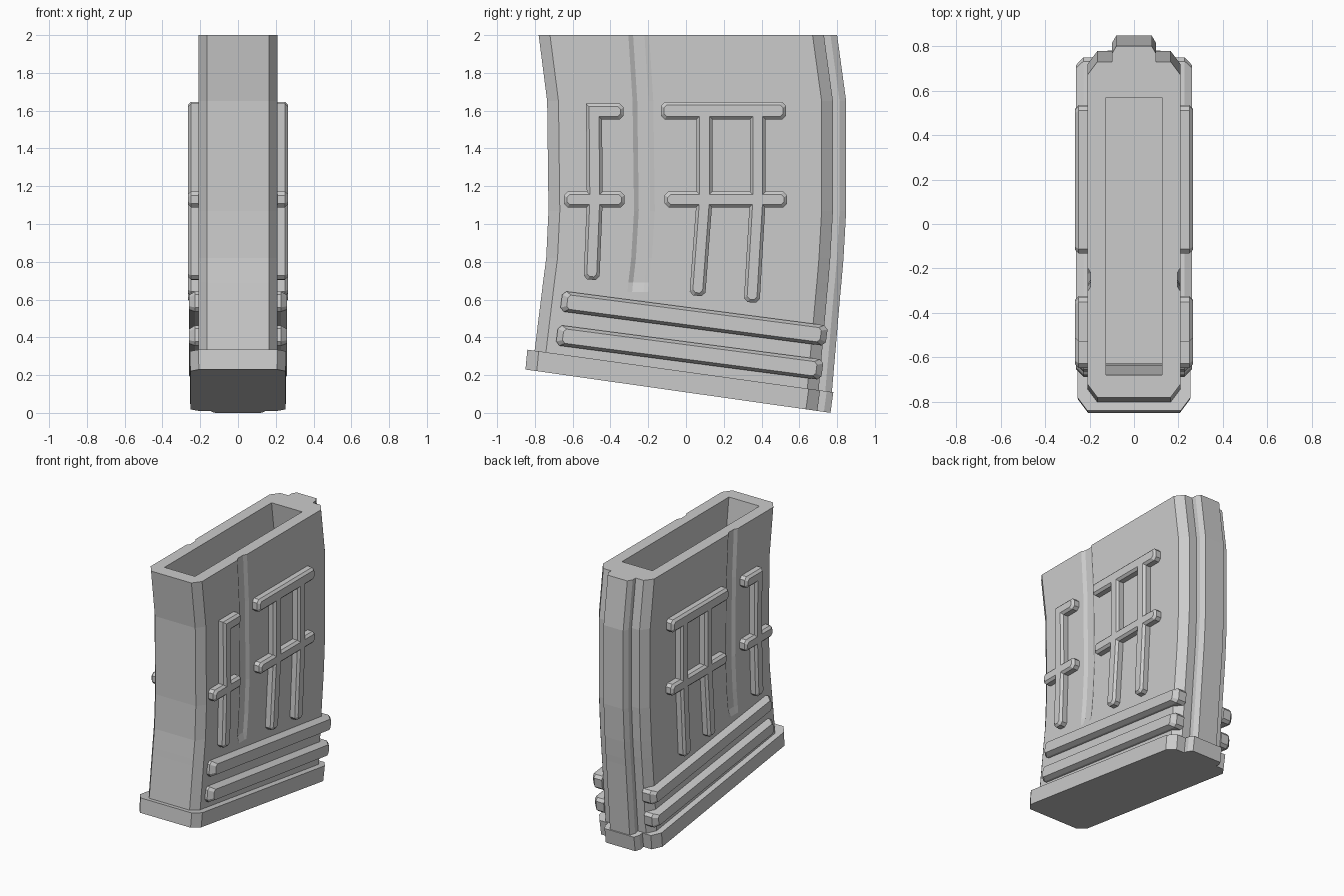
import bpy, bmesh
from mathutils import Vector

cube = bpy.data.objects.get("Cube")
if cube:
    bpy.data.objects.remove(cube, do_unlink=True)

grey = bpy.data.materials.new("matte_grey")
grey.use_nodes = True
colour = (0.6, 0.6, 0.6, 1)
grey.diffuse_color = colour
grey.node_tree.nodes["Principled BSDF"].inputs["Base Color"].default_value = colour


def finish(name, bm):
    bmesh.ops.recalc_face_normals(bm, faces=bm.faces)
    mesh = bpy.data.meshes.new(name)
    bm.to_mesh(mesh)
    bm.free()
    mesh.materials.append(grey)
    obj = bpy.data.objects.new(name, mesh)
    bpy.context.collection.objects.link(obj)
    return obj


def loft(bm, loops):
    """Skin between equal-length loops and return their vertices."""
    rings = [[bm.verts.new(p) for p in loop] for loop in loops]
    for a, b in zip(rings, rings[1:]):
        for i in range(len(a)):
            j = (i + 1) % len(a)
            bm.faces.new((a[i], a[j], b[j], b[i]))
    return rings


def section(hw, front, back, spine, z, tilt=0, groove=-0.25, depth=0):
    """Mirrored cross-section: chamfered front, side groove, stepped back spine."""
    half = [(hw - .045, front), (hw, front + .06),
            (hw, groove - .055), (hw - depth, groove - .03),
            (hw - depth, groove + .03), (hw, groove + .055),
            (hw, back - .13), (hw - .045, back - .07),
            (spine, back - .07), (spine, back - .035), (spine - .02, back)]
    outline = half + [(-x, y) for x, y in reversed(half)]
    return [(x, y, z + tilt * y) for x, y in outline]


# Curved hollow body: height, front, back, groove centre, groove depth
stations = [(2.0, -.78, .80, -.25, .015), (1.65, -.735, .848, -.228, .015),
            (1.07, -.728, .848, -.22, .015), (.82, -.74, .834, -.235, .015),
            (.69, -.757, .823, -.25, .015), (.64, -.763, .818, -.255, 0)]
bm = bmesh.new()
outer = [section(.21, f, b, .1, z, groove=g, depth=d) for z, f, b, g, d in stations]
outer.append(section(.21, -.805, .77, .1, .19, -.139))
rings = loft(bm, outer)
bm.faces.new(rings[-1])

# Cavity follows the curve of the body
inner = []
for z, f, b, g, d in stations[:5]:
    inner.append([(-.125, f + .1, z), (.125, f + .1, z),
                  (.125, b - .23, z), (-.125, b - .23, z)])
wall = loft(bm, inner)
bm.faces.new(wall[-1])
rim = [bm.edges.get((r[i], r[i - 1])) for r in (rings[0], wall[0]) for i in range(len(r))]
bmesh.ops.triangle_fill(bm, edges=rim, use_beauty=True)
finish("magazine_body", bm)

# Sloping floor plate
bm = bmesh.new()
plate = loft(bm, [section(.255, -.84, .78, .14, .218, -.139),
                  section(.252, -.85, .765, .14, .109, -.142)])
for ring in plate:
    bm.faces.new(ring)
finish("floor_plate", bm)


def outline(path, half, trim, cut):
    """Mitred outline round a path in the side plane, with cut end corners."""
    pts = [Vector(p) for p in path]
    dirs = [(b - a).normalized() for a, b in zip(pts, pts[1:])]
    pts[0] += dirs[0] * trim
    pts[-1] -= dirs[-1] * trim
    normals = [Vector((-d.y, d.x)) for d in dirs]

    def side(s):
        line = [pts[0] + normals[0] * s * (half - cut),
                pts[0] + normals[0] * s * half + dirs[0] * cut]
        for p, n, m in zip(pts[1:-1], normals, normals[1:]):
            line.append(p + (n + m) * (s * half / (1 + n.dot(m))))
        return line + [pts[-1] + normals[-1] * s * half - dirs[-1] * cut,
                       pts[-1] + normals[-1] * s * (half - cut)]

    return side(1) + side(-1)[::-1]


def bar(name, path, half, root, height, bevel=.016, end_bevel=.016):
    """Raised bar on one side, bevelled on its outer face and mirrored."""
    base = outline(path, half, 0, .02)
    top = outline(path, half - bevel, end_bevel, .015)
    bm = bmesh.new()
    ends = loft(bm, [[(root, *p) for p in base],
                     [(height - end_bevel, *p) for p in base],
                     [(height, *p) for p in top]])
    bm.faces.new(ends[0])
    bm.faces.new(ends[-1])
    obj = finish(name, bm)
    obj.modifiers.new("both_sides", "MIRROR")


# Stiffening ribs on the sides
ribs = {
    "front_hook_rib": [(-.33, 1.595), (-.487, 1.595), (-.483, 1.13), (-.5, .705)],
    "front_cross_rib": [(-.647, 1.13), (-.325, 1.13)],
    "rear_top_rib": [(-.133, 1.6), (.53, 1.6)],
    "rear_cross_rib": [(-.113, 1.13), (.535, 1.13)],
    "rear_upright_rib_a": [(.098, 1.6), (.098, 1.13), (.06, .62)],
    "rear_upright_rib_b": [(.38, 1.6), (.38, 1.13), (.348, .585)],
}
for name, path in ribs.items():
    bar(name, path, .046 if "top" in name else .042, .19, .265)

# Long grip bands that run past the rear chamfer
bar("upper_grip_band", [(-.66, .592), (.745, .408)], .054, .165, .26, end_bevel=.032)
bar("lower_grip_band", [(-.683, .412), (.722, .228)], .054, .165, .26, end_bevel=.032)
